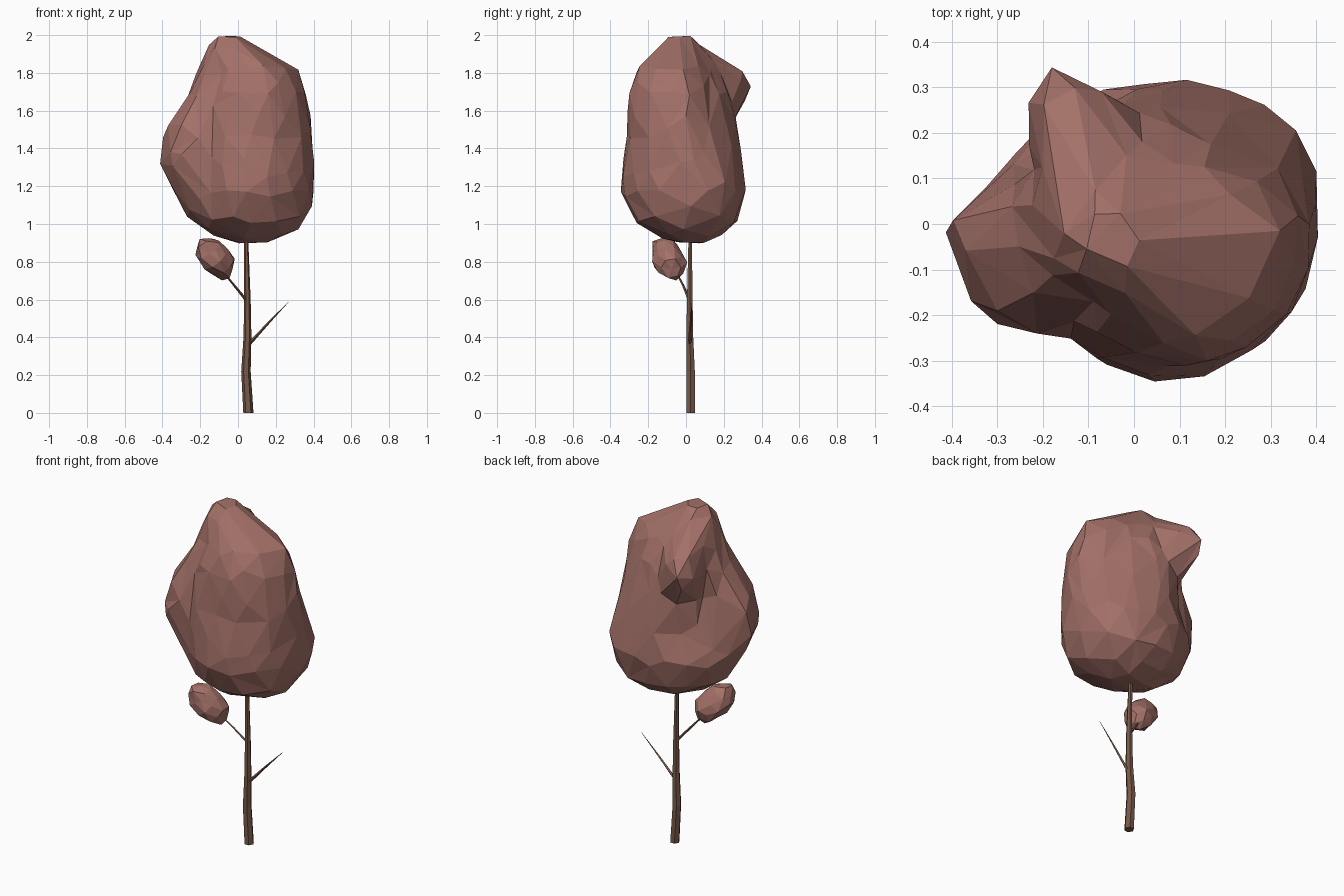
import bpy, bmesh, math, random
from mathutils import Vector

if "Cube" in bpy.data.objects:
    bpy.data.objects.remove(bpy.data.objects["Cube"])

random.seed(4)


def material(name, rgb):
    m = bpy.data.materials.new(name)
    m.diffuse_color = (*rgb, 1)
    m.use_nodes = True
    m.node_tree.nodes["Principled BSDF"].inputs["Base Color"].default_value = m.diffuse_color
    return m


LEAF = material("leaf", (0.37, 0.165, 0.14))
BARK = material("bark", (0.185, 0.1, 0.066))


def finish(bm, name, mat):
    bmesh.ops.recalc_face_normals(bm, faces=bm.faces)
    mesh = bpy.data.meshes.new(name)
    bm.to_mesh(mesh)
    bm.free()
    mesh.materials.append(mat)
    ob = bpy.data.objects.new(name, mesh)
    bpy.context.collection.objects.link(ob)
    return ob


def limb(name, points, sides):
    """Tapered tube through (x, y, z, radius) points."""
    bm = bmesh.new()
    pts = [Vector(p[:3]) for p in points]
    axis = (pts[-1] - pts[0]).normalized()
    u = axis.cross(Vector((0, 1, 0))).normalized()
    v = axis.cross(u)
    rings = []
    for p, (_, _, _, r) in zip(pts, points):
        angles = [math.tau * i / sides for i in range(sides)]
        rings.append([bm.verts.new(p + r * (math.cos(a) * u + math.sin(a) * v)) for a in angles])
    for lo, hi in zip(rings, rings[1:]):
        for i in range(sides):
            j = (i + 1) % sides
            bm.faces.new((lo[i], lo[j], hi[j], hi[i]))
    bm.faces.new(rings[0])
    bm.faces.new(rings[-1])
    finish(bm, name, BARK)


# Crown cross-sections: z, centre x, centre y, then reach every 30 degrees from +x
SECTIONS = [
    (0.89, .07, .03) + (.04,) * 12,
    (0.94, .05, .02, .22, .21, .19, .16, .16, .17, .18, .18, .17, .17, .19, .21),
    (1.02, .03, .00, .33, .33, .30, .27, .26, .27, .28, .26, .25, .27, .30, .32),
    (1.18, .00, .00, .40, .41, .34, .305, .29, .30, .35, .32, .27, .335, .37, .385),
    (1.34, .00, .00, .40, .37, .315, .29, .23, .25, .41, .39, .28, .32, .35, .385),
    (1.52, .00, .00, .385, .31, .265, .26, .25, .21, .375, .355, .265, .295, .345, .375),
    (1.70, .00, .00, .355, .25, .22, .23, .405, .25, .25, .245, .225, .275, .335, .355),
    (1.82, .00, .00, .31, .19, .16, .17, .355, .23, .20, .20, .17, .215, .29, .31),
    (1.92, -.05, -.02, .18, .13, .11, .11, .14, .13, .12, .11, .11, .12, .17, .18),
    (2.00, -.05, -.03) + (.05,) * 12,
]


def section(z):
    for a, b in zip(SECTIONS, SECTIONS[1:]):
        if z <= b[0]:
            t = (z - a[0]) / (b[0] - a[0])
            return [p + (q - p) * t for p, q in zip(a, b)]
    return SECTIONS[-1]


# Crown: an icosphere pulled out to the cross-sections, then cut to coarse facets
bm = bmesh.new()
bmesh.ops.create_icosphere(bm, subdivisions=4, radius=1)
for v in bm.verts:
    pole = abs(v.co.z) > 0.999
    z = 1.4475 + 0.5525 * v.co.z
    s = section(z)
    ang = math.atan2(v.co.y, v.co.x)
    k = (ang / math.tau * 12) % 12
    i, f = int(k) % 12, k % 1
    r = s[3 + i] * (1 - f) + s[3 + (i + 1) % 12] * f
    r = 0 if pole else r * 1.015 + random.uniform(-0.006, 0.006)
    v.co = (s[1] + r * math.cos(ang), s[2] + r * math.sin(ang), z)
crown = finish(bm, "crown", LEAF)
mod = crown.modifiers.new("coarse_facets", 'DECIMATE')
mod.ratio = 0.2

# Small leaf clump on the left twig
bm = bmesh.new()
bmesh.ops.create_icosphere(bm, subdivisions=2, radius=1)
turn = Vector((-0.13, -0.08, 0.16)).to_track_quat('Z', 'Y')
for v in bm.verts:
    k = random.uniform(0.88, 1.1)
    local = Vector((v.co.x * 0.088, v.co.y * 0.083, v.co.z * 0.137)) * k
    v.co = turn @ local + Vector((-0.122, -0.093, 0.822))
finish(bm, "leaf_clump", LEAF)

# Trunk and twigs
limb("trunk", [(.055, .025, 0, .027), (.042, .025, .22, .025), (.05, .02, .4, .021),
               (.05, .02, .6, .017), (.044, .022, .9, .011), (.04, .02, 1.1, .006)], 6)
limb("right_twig", [(.05, .018, .355, .01), (.16, .025, .475, .006), (.266, .032, .586, .001)], 4)
limb("left_twig", [(.045, .018, .595, .008), (-.02, -.015, .675, .006), (-.09, -.06, .76, .004)], 4)
